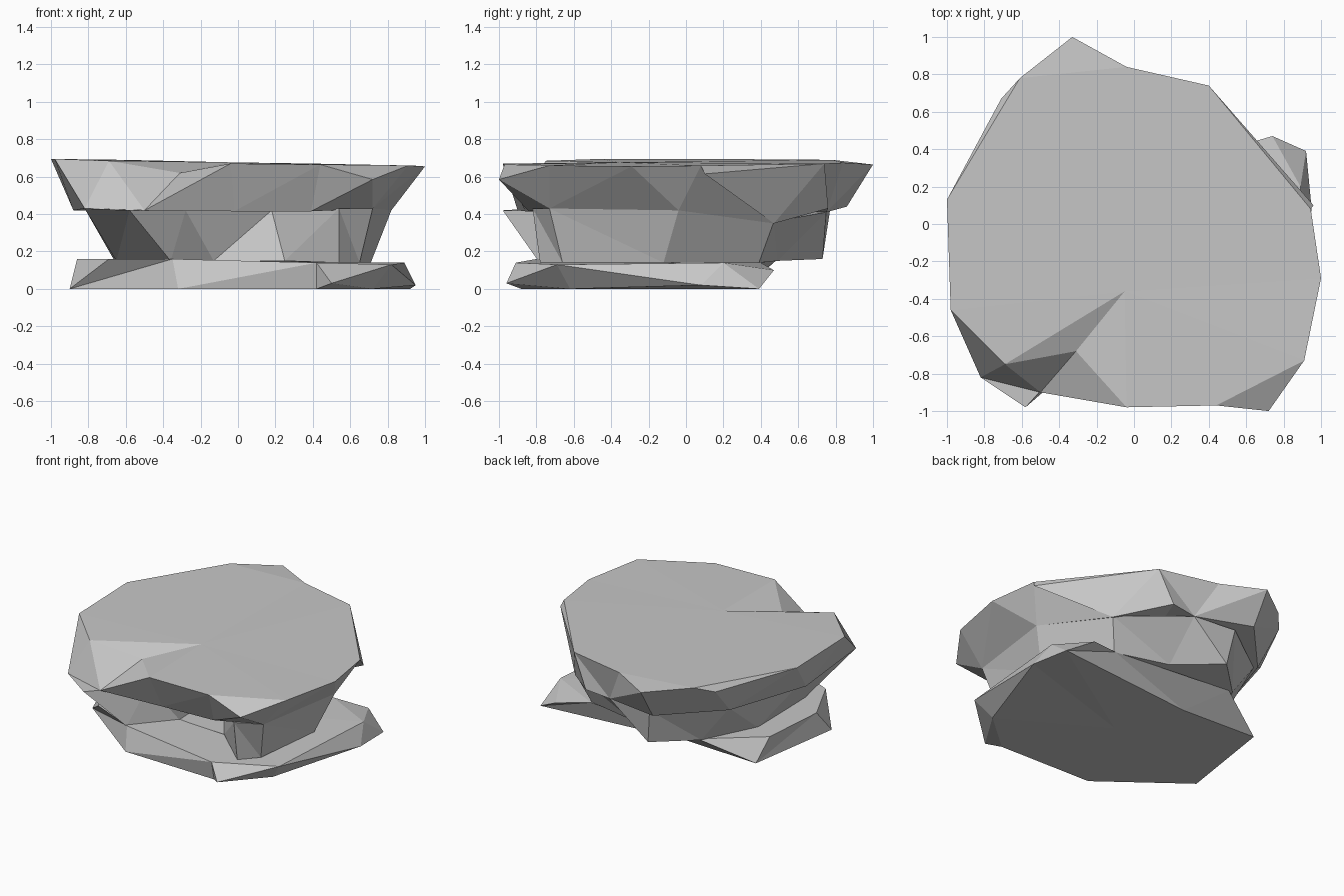
import bpy
import bmesh
from math import atan2, tau
from mathutils import Vector

# Remove the default cube
default_cube = bpy.data.objects.get("Cube")
if default_cube:
    bpy.data.objects.remove(default_cube, do_unlink=True)

# One plain stone colour
stone = bpy.data.materials.new("grey_stone")
stone.use_nodes = True
stone_colour = (0.57, 0.57, 0.57, 1)
stone.diffuse_color = stone_colour
stone.node_tree.nodes["Principled BSDF"].inputs["Base Color"].default_value = stone_colour


def angle(vert):
    """Bearing of a vertex around the vertical axis."""
    return atan2(vert.co.y, vert.co.x) % tau


def ring(bm, points):
    """Add points as vertices, ordered anticlockwise."""
    return sorted((bm.verts.new(Vector(p)) for p in points), key=angle)


def zip_rings(bm, low, high):
    """Join two rings with triangles, always advancing the one that lags."""
    i = j = 0
    n, m = len(low), len(high)

    def bearing(loop, k):
        return angle(loop[k % len(loop)]) + tau * (k // len(loop))

    while i < n or j < m:
        a, b = low[i % n], high[j % m]
        if j >= m or (i < n and bearing(low, i + 1) < bearing(high, j + 1)):
            bm.faces.new((a, low[(i + 1) % n], b))
            i += 1
        else:
            bm.faces.new((a, high[(j + 1) % m], b))
            j += 1


def fan(bm, loop, centre):
    """Close a ring with triangles around a centre point."""
    hub = bm.verts.new(centre)
    for k, vert in enumerate(loop):
        bm.faces.new((hub, vert, loop[(k + 1) % len(loop)]))


def make_slab(name, upper, lower, cap_centre, base_centre, chips=()):
    """Rough slab: flat cap, broken side facets and chipped cap corners."""
    bm = bmesh.new()
    cap = ring(bm, upper)
    chipped = ring(bm, chips)
    base = ring(bm, lower)
    rim = sorted(cap + chipped, key=angle)
    fan(bm, cap, cap_centre)
    for vert in chipped:
        k = rim.index(vert)
        bm.faces.new((rim[k - 1], vert, rim[(k + 1) % len(rim)]))
    zip_rings(bm, base, rim)
    fan(bm, base, base_centre)
    bmesh.ops.recalc_face_normals(bm, faces=bm.faces[:])
    mesh = bpy.data.meshes.new(name)
    bm.to_mesh(mesh)
    bm.free()
    mesh.materials.append(stone)
    slab = bpy.data.objects.new(name, mesh)
    bpy.context.collection.objects.link(slab)


# Bottom slab, thin and set towards the front
make_slab(
    "bottom_slab",
    upper=[(0.89, 0.2, 0.14), (0.5, 0.4, 0.14), (-0.43, 0.48, 0.15),
           (-0.82, 0.19, 0.16), (-0.86, -0.3, 0.16), (-0.69, -0.65, 0.16),
           (-0.35, -0.8, 0.16), (0.42, -0.91, 0.14), (0.82, -0.69, 0.13)],
    lower=[(0.95, 0.08, 0.02), (0.92, 0.39, 0), (-0.2, 0.28, 0),
           (-0.79, 0.31, 0), (-0.9, -0.42, 0), (-0.32, -0.86, 0),
           (0.42, -0.88, 0), (0.72, -0.62, 0)],
    cap_centre=(0, -0.2, 0.148),
    base_centre=(0, -0.2, 0),
    chips=[(0.74, 0.47, 0.1), (0.5, -0.96, 0.03)],
)

# Middle slab, narrower at its foot and hollowed at the front
make_slab(
    "middle_slab",
    upper=[(0.82, -0.04, 0.42), (0.58, 0.47, 0.36), (0.1, 0.75, 0.41),
           (-0.24, 0.77, 0.42), (-0.67, 0.45, 0.43), (-0.82, -0.2, 0.43),
           (-0.82, -0.82, 0.43), (-0.58, -0.98, 0.42), (-0.28, -0.65, 0.42),
           (0.18, -0.42, 0.42), (0.54, -0.82, 0.43), (0.72, -0.73, 0.43)],
    lower=[(0.71, -0.12, 0.14), (0.5, 0.39, 0.14), (0.1, 0.49, 0.15),
           (-0.2, 0.73, 0.16), (-0.46, 0.48, 0.15), (-0.66, 0.1, 0.15),
           (-0.65, -0.45, 0.15), (-0.36, -0.79, 0.15), (-0.13, -0.5, 0.15),
           (0.25, -0.52, 0.15), (0.54, -0.78, 0.14), (0.65, -0.66, 0.14)],
    cap_centre=(0, 0, 0.42),
    base_centre=(0, 0, 0.148),
)

# Top slab, wide, with a split running in from its front edge
make_slab(
    "top_slab",
    upper=[(0.945, 0.08, 0.659), (0.4, 0.74, 0.67), (-0.04, 0.84, 0.675),
           (-0.61, 0.78, 0.69), (-1, 0.13, 0.695), (-0.98, -0.46, 0.695),
           (-0.69, -0.75, 0.685), (-0.31, -0.68, 0.62), (-0.04, -0.98, 0.67),
           (0.44, -0.97, 0.665), (0.91, -0.73, 0.66), (1, -0.29, 0.655)],
    lower=[(0.82, -0.04, 0.42), (0.58, 0.47, 0.35), (0.29, 0.76, 0.43),
           (0.1, 0.75, 0.41), (-0.33, 0.86, 0.44), (-0.69, 0.47, 0.43),
           (-0.88, -0.15, 0.42), (-0.82, -0.82, 0.43), (-0.5, -0.9, 0.42),
           (-0.02, -0.86, 0.415), (0.39, -0.84, 0.415), (0.72, -0.73, 0.43)],
    cap_centre=(-0.05, -0.36, 0.677),
    base_centre=(0, 0, 0.42),
    chips=[(0.72, -1, 0.585), (-0.33, 1, 0.665), (-0.71, 0.67, 0.645),
           (0.96, 0.1, 0.615)],
)
